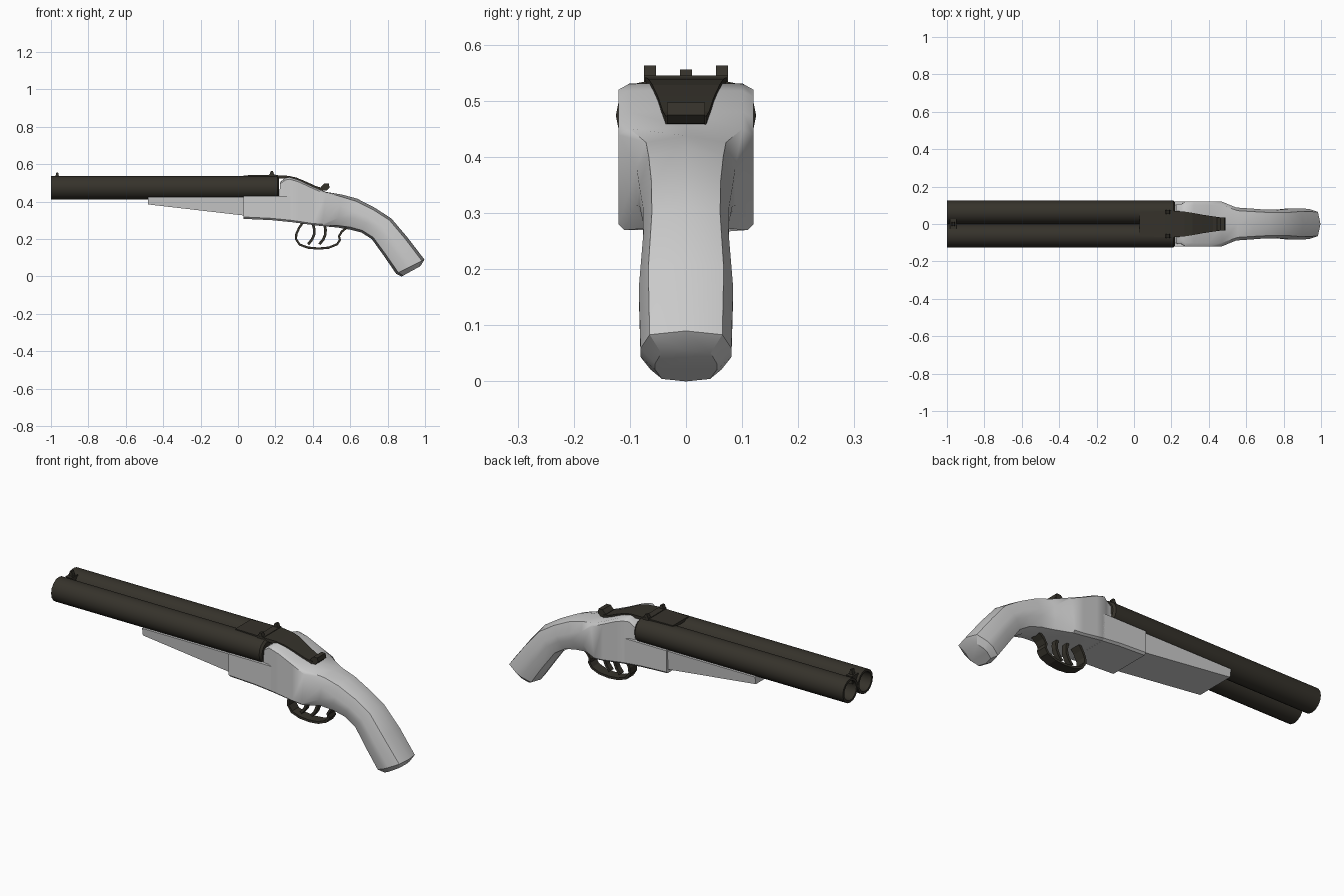
import bpy, bmesh, math
from mathutils import Vector

if "Cube" in bpy.data.objects:
    bpy.data.objects.remove(bpy.data.objects["Cube"])

dark = bpy.data.materials.new("dark_metal")
dark.diffuse_color = (0.036, 0.032, 0.024, 1)
dark.use_nodes = True
dark.node_tree.nodes["Principled BSDF"].inputs["Base Color"].default_value = dark.diffuse_color


def finish(name, bm, mat=None, smooth=None):
    bmesh.ops.recalc_face_normals(bm, faces=bm.faces)
    me = bpy.data.meshes.new(name)
    bm.to_mesh(me)
    bm.free()
    ob = bpy.data.objects.new(name, me)
    bpy.context.collection.objects.link(ob)
    if mat:
        me.materials.append(mat)
    if smooth:
        bpy.ops.object.select_all(action='DESELECT')
        ob.select_set(True)
        bpy.context.view_layer.objects.active = ob
        bpy.ops.object.shade_smooth_by_angle(angle=math.radians(smooth))
    return ob


def loft(name, rings, mat=None, smooth=None, caps=True):
    bm = bmesh.new()
    vs = [[bm.verts.new(p) for p in r] for r in rings]
    n = len(vs[0])
    for a, b in zip(vs, vs[1:]):
        for i in range(n):
            j = (i + 1) % n
            bm.faces.new((a[i], a[j], b[j], b[i]))
    if caps:
        bm.faces.new(vs[0])
        bm.faces.new(vs[-1])
    return finish(name, bm, mat, smooth)


def block(name, x0, x1, hw, z0, z1, y=0, mat=None, taper=1.0):
    xc, d = (x0 + x1) / 2, (x1 - x0) / 2
    def ring(z, t):
        return [(xc + sx * d * t, y + sy * hw, z)
                for sx, sy in ((-1, -1), (1, -1), (1, 1), (-1, 1))]
    return loft(name, [ring(z0, 1), ring(z1, taper)], mat)


def band(name, pts, thick):
    """Ribbon following (x, z, half width) points, thickened by a modifier."""
    bm = bmesh.new()
    rows = [[bm.verts.new((x, s * w, z)) for s in (-1, 1)] for x, z, w in pts]
    for a, b in zip(rows, rows[1:]):
        bm.faces.new((a[0], a[1], b[1], b[0]))
    ob = finish(name, bm, dark)
    m = ob.modifiers.new("thickness", 'SOLIDIFY')
    m.thickness, m.offset = thick, 0
    return ob


# Twin hollow barrels, closed at the breech
R, BZ = 0.0625, 0.474
for side, label in ((-1, "right"), (1, "left")):
    rings = []
    for x, r in ((0.1, 0.05), (-1, 0.05), (-1, R), (0.21, R), (0.22, 0.052)):
        rings.append([(x, side * R + r * math.cos(math.tau * i / 16),
                       BZ + r * math.sin(math.tau * i / 16)) for i in range(16)])
    loft("barrel_" + label, rings, dark, 35)

# Fore-end under the barrels, deepening towards the receiver
loft("fore_end", [[(x, -0.112, 0.425), (x, 0.112, 0.425), (x, 0.105, zb), (x, -0.105, zb)]
                  for x, zb in ((-0.48, 0.385), (0.04, 0.325))])

# Lower receiver cradling the breech
loft("receiver_cradle", [[(x, -0.12, 0.43), (x, 0.12, 0.43), (x, 0.12, zb + .01), (x, 0.11, zb),
                          (x, -0.11, zb), (x, -0.12, zb + .01)]
                         for x, zb in ((0.03, 0.308), (0.18, 0.301), (0.28, 0.291))])

# Receiver body flowing into the curved grip
BOX = [(0, 1), (0.84, 0.995), (1, 0.95), (1, 0.04), (0.92, 0), (0, 0)]
GRIP = [(0, 1), (0.8, 0.91), (1, 0.58), (1, 0.38), (0.78, 0.08), (0, 0)]


def section(xt, zt, xb, zb, w, k):
    top, bot = Vector((xt, 0, zt)), Vector((xb, 0, zb))
    half = []
    for (y0, t0), (y1, t1) in zip(BOX, GRIP):
        p = bot.lerp(top, t0 + (t1 - t0) * k)
        p.y = w * (y0 + (y1 - y0) * k)
        half.append(p)
    return half + [Vector((p.x, -p.y, p.z)) for p in half[-2:0:-1]]


loft("receiver_and_grip", [section(*s) for s in (
    (0.225, 0.505, 0.215, 0.299, 0.105, 0), (0.255, 0.528, 0.25, 0.295, 0.107, 0),
    (0.275, 0.532, 0.275, 0.292, 0.12, 0), (0.32, 0.519, 0.32, 0.286, 0.12, 0),
    (0.40, 0.481, 0.40, 0.275, 0.12, 0), (0.47, 0.452, 0.45, 0.269, 0.12, 0.05),
    (0.555, 0.438, 0.53, 0.262, 0.088, 0.75), (0.637, 0.416, 0.60, 0.25, 0.083, 1),
    (0.73, 0.368, 0.66, 0.235, 0.077, 1), (0.82, 0.31, 0.715, 0.2, 0.076, 1),
    (0.905, 0.21, 0.78, 0.11, 0.084, 1), (0.997, 0.09, 0.845, 0.015, 0.081, 1),
    (0.975, 0.055, 0.875, 0.0, 0.055, 1))], smooth=32)

# Top rib and opening lever with thumb knob
band("top_lever", [(0.03, 0.533, 0.065), (0.2, 0.534, 0.072), (0.27, 0.53, 0.066),
                   (0.31, 0.521, 0.06), (0.36, 0.5, 0.05), (0.42, 0.473, 0.041),
                   (0.455, 0.465, 0.036)], 0.016)
loft("lever_knob", [[(x, y, z) for x, z in ((0.44, 0.458), (0.475, 0.46), (0.49, 0.475),
                                            (0.485, 0.497), (0.462, 0.497), (0.445, 0.48))]
                    for y in (-0.034, 0.034)], dark)

# Sights: notched rear bar and front blade between the muzzles
block("rear_sight_base", 0.165, 0.2, 0.075, 0.53, 0.545, mat=dark)
for side, label in ((-1, "right"), (1, "left")):
    block("rear_sight_post_" + label, 0.167, 0.195, 0.0105, 0.54, 0.563,
          y=side * 0.064, mat=dark, taper=0.4)
block("front_sight_base", -0.985, -0.95, 0.028, 0.49, 0.53, mat=dark)
block("front_sight_blade", -0.978, -0.955, 0.0105, 0.525, 0.556, mat=dark, taper=0.4)

# Trigger guard loop
band("trigger_guard", [(x, z, 0.028) for x, z in (
    (0.345, 0.285), (0.328, 0.262), (0.312, 0.228), (0.31, 0.2), (0.33, 0.17), (0.375, 0.154),
    (0.43, 0.149), (0.485, 0.154), (0.53, 0.172), (0.545, 0.195), (0.54, 0.215),
    (0.555, 0.24), (0.58, 0.26))], 0.012)

# Two curved triggers
for i, x in enumerate((0.39, 0.45)):
    band("trigger_" + ("front", "rear")[i], [(x + dx, z, 0.014) for dx, z in (
        (0.01, 0.285), (0.018, 0.25), (0.017, 0.225), (0.006, 0.198), (-0.015, 0.172))], 0.014)
